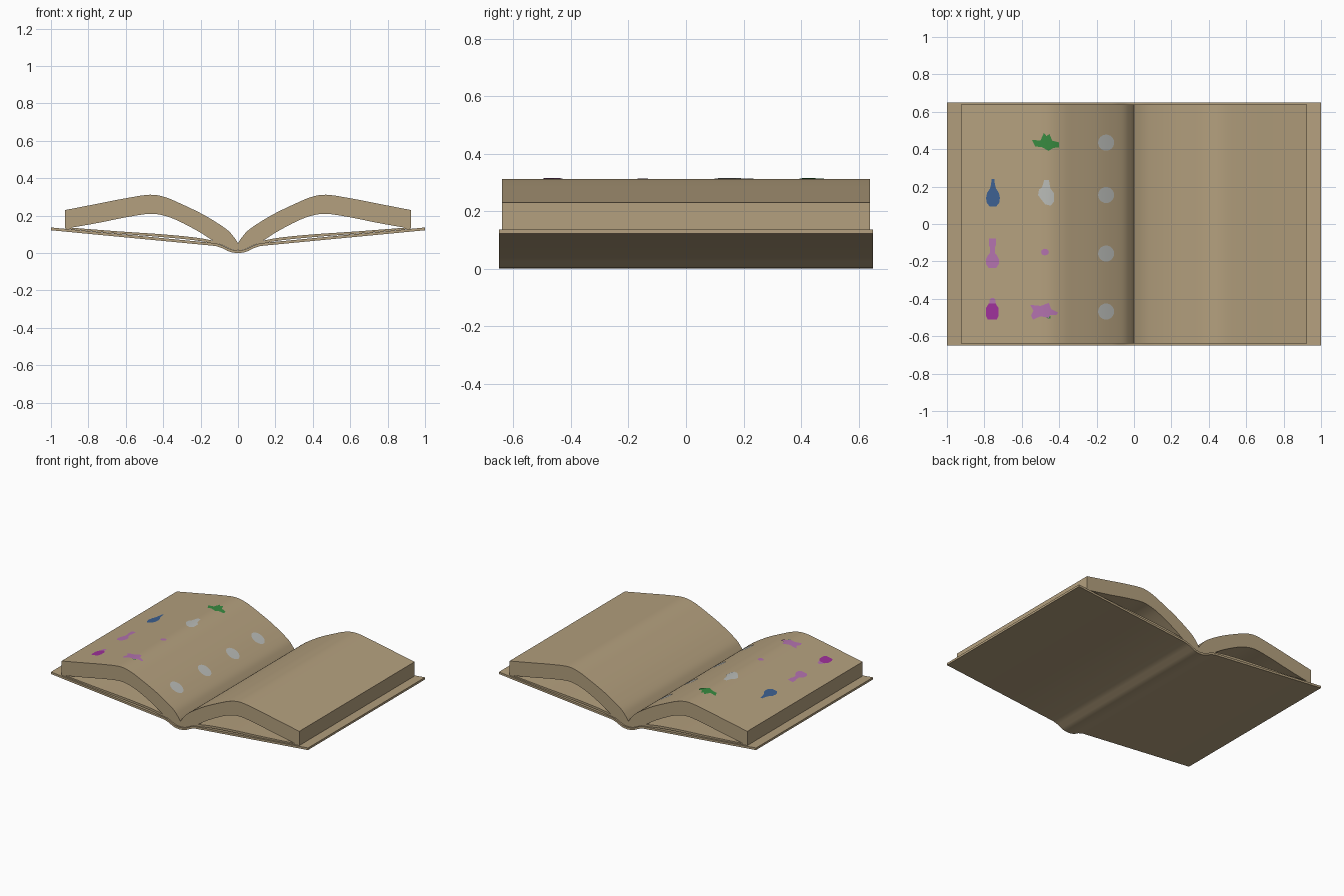
import bpy, bmesh, math
from mathutils import Vector

if "Cube" in bpy.data.objects:
    bpy.data.objects.remove(bpy.data.objects["Cube"])


def material(name, r, g, b):
    m = bpy.data.materials.new(name)
    lin = [((c / 255 + 0.055) / 1.055) ** 2.4 for c in (r, g, b)]
    m.diffuse_color = (*lin, 1)
    m.use_nodes = True
    m.node_tree.nodes["Principled BSDF"].inputs["Base Color"].default_value = m.diffuse_color
    return m


TAN = material("tan paper", 180, 160, 126)
GREY = material("pale grey", 186, 188, 184)
GREEN = material("green", 55, 138, 64)
BLUE = material("blue", 60, 96, 144)
VIOLET = material("soft violet", 178, 114, 174)
MAGENTA = material("magenta", 158, 48, 154)


def smooth_path(pts, n=5):
    """Catmull-Rom samples through the control points."""
    p = [Vector(q) for q in pts]
    p = [2 * p[0] - p[1]] + p + [2 * p[-1] - p[-2]]
    out = []
    for a, b, c, d in zip(p, p[1:], p[2:], p[3:]):
        for k in range(n):
            t = k / n
            out.append(0.5 * (2 * b + (c - a) * t + (2 * a - 5 * b + 4 * c - d) * t * t
                              + (3 * b - a - 3 * c + d) * t ** 3))
    return out + [p[-2]]


def finish(bm, name, mat):
    me = bpy.data.meshes.new(name)
    bm.to_mesh(me)
    bm.free()
    me.materials.append(mat)
    ob = bpy.data.objects.new(name, me)
    bpy.context.collection.objects.link(ob)
    bpy.ops.object.select_all(action='DESELECT')
    ob.select_set(True)
    bpy.context.view_layer.objects.active = ob
    bpy.ops.object.shade_smooth_by_angle(angle=math.radians(35))
    return ob


def slab(name, top, bottom, half_y):
    """Solid sheet between two x-z lines, running along y."""
    bm = bmesh.new()
    rows = [[bm.verts.new((p[0], y, p[1])) for p in line]
            for line, y in ((top, -half_y), (top, half_y), (bottom, half_y), (bottom, -half_y))]
    for i in range(len(top) - 1):
        for k in range(4):
            a, b = rows[k], rows[(k + 1) % 4]
            bm.faces.new((a[i], a[i + 1], b[i + 1], b[i]))
    for i in (0, -1):
        bm.faces.new([r[i] for r in rows])
    bmesh.ops.recalc_face_normals(bm, faces=bm.faces)
    return finish(bm, name, TAN)


def flip(line):
    return [(-p[0], p[1]) for p in line]


# Cover with a rounded spine
half = [(-1, 0.122), (-0.12, 0.038), (-0.085, 0.027), (-0.055, 0.011), (-0.03, 0.003), (0, 0)]
cover = half + flip(half[:-1])[::-1]
slab("cover", [(x, z + 0.015) for x, z in cover], cover, 0.65)

# Page blocks and endpapers, left and right
page_top = smooth_path([(-0.925, 0.23), (-0.75, 0.264), (-0.59, 0.295), (-0.47, 0.312), (-0.39, 0.299),
                        (-0.31, 0.266), (-0.205, 0.216), (-0.125, 0.17), (-0.055, 0.122),
                        (-0.02, 0.083), (0, 0.053)])
page_low = smooth_path([(-0.925, 0.13), (-0.75, 0.161), (-0.59, 0.193), (-0.47, 0.21), (-0.39, 0.199),
                        (-0.31, 0.168), (-0.205, 0.112), (-0.14, 0.07), (-0.08, 0.04),
                        (-0.035, 0.02), (0, 0.016)])
end_top = smooth_path([(-0.92, 0.138), (-0.65, 0.117), (-0.4, 0.1), (-0.22, 0.082), (-0.1, 0.06)])
end_low = smooth_path([(-0.92, 0.13), (-0.65, 0.105), (-0.4, 0.085), (-0.22, 0.067), (-0.1, 0.045)])
for side, f in (("left", list), ("right", flip)):
    slab(side + "_page_block", f(page_top), f(page_low), 0.64)
    slab(side + "_endpaper", f(end_top), f(end_low), 0.64)


# Painted pictures: thin patches laid on the curved left page
def page_height(x):
    for a, b in zip(page_top, page_top[1:]):
        if x <= b[0] + 1e-6:
            return a[1] + (b[1] - a[1]) * (x - a[0]) / (b[0] - a[0])
    return page_top[-1][1]


def patch(name, outline, mat, lift=0.003):
    bm = bmesh.new()
    face = bm.faces.new([bm.verts.new((x, y, 0)) for x, y in outline])
    face.normal_update()
    if face.normal.z < 0:
        face.normal_flip()
    for p in page_top[1:-1]:
        bmesh.ops.bisect_plane(bm, geom=bm.verts[:] + bm.edges[:] + bm.faces[:],
                               plane_co=(p[0], 0, 0), plane_no=(1, 0, 0))
    for v in bm.verts:
        v.co.z = page_height(v.co.x) + lift
    return finish(bm, name, mat)


def oval(cx, cy, rx, ry, n=24):
    return [(cx + rx * math.cos(2 * math.pi * i / n), cy + ry * math.sin(2 * math.pi * i / n))
            for i in range(n)]


def turned(cx, profile):
    """Symmetric outline from (half width, y) pairs."""
    return [(cx + w, y) for w, y in profile] + [(cx - w, y) for w, y in profile[::-1]]


for i, y in enumerate((0.435, 0.155, -0.158, -0.468)):
    patch(f"round_spot_{i + 1}", oval(-0.149, y, 0.043, 0.043), GREY)

patch("blue_flask", turned(-0.754, [(0.018, 0.094), (0.034, 0.115), (0.037, 0.14), (0.032, 0.165),
                                    (0.016, 0.19), (0.01, 0.215), (0.007, 0.24)]), BLUE)
patch("grey_flask", [(-0.48, 0.235), (-0.455, 0.235), (-0.447, 0.19), (-0.428, 0.165), (-0.428, 0.12),
                     (-0.445, 0.098), (-0.475, 0.105), (-0.495, 0.13), (-0.513, 0.155),
                     (-0.508, 0.185), (-0.492, 0.195)], GREY)
patch("green_herb", [(-0.546, 0.45), (-0.5, 0.446), (-0.482, 0.487), (-0.468, 0.47), (-0.452, 0.482),
                     (-0.438, 0.446), (-0.4, 0.436), (-0.4, 0.41), (-0.43, 0.407), (-0.458, 0.391),
                     (-0.49, 0.41), (-0.528, 0.415)], GREEN)
patch("violet_bottle", turned(-0.757, [(0.02, -0.235), (0.034, -0.215), (0.036, -0.192), (0.025, -0.168),
                                       (0.013, -0.155), (0.013, -0.125), (0.019, -0.112),
                                       (0.019, -0.077)]), VIOLET)
patch("violet_dot", oval(-0.476, -0.15, 0.021, 0.018, 12), VIOLET)
patch("magenta_jar", turned(-0.758, [(0.025, -0.51), (0.034, -0.49), (0.034, -0.45), (0.018, -0.425)]), MAGENTA)
patch("jar_cap", turned(-0.757, [(0.016, -0.425), (0.016, -0.405), (0.008, -0.396)]), VIOLET)
patch("violet_flower", [(-0.556, -0.432), (-0.5, -0.438), (-0.455, -0.422), (-0.443, -0.455),
                        (-0.407, -0.473), (-0.412, -0.485), (-0.448, -0.487), (-0.455, -0.502),
                        (-0.5, -0.493), (-0.54, -0.512), (-0.55, -0.49), (-0.538, -0.462)], VIOLET)
patch("flower_leaf", [(-0.475, -0.497), (-0.448, -0.487), (-0.447, -0.505), (-0.462, -0.504)], GREEN, 0.002)
